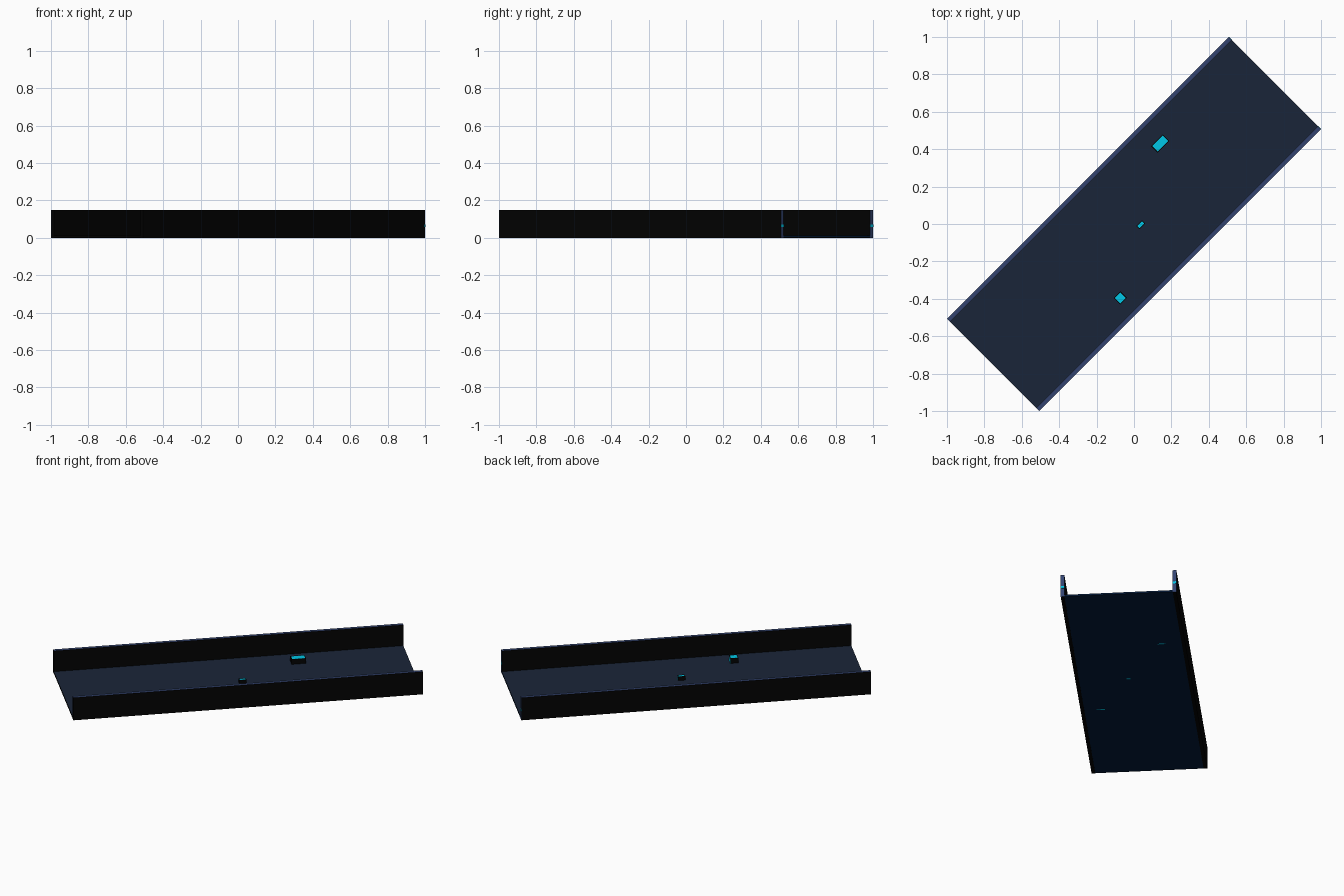
import bpy, bmesh, math
from mathutils import Matrix, Vector

if "Cube" in bpy.data.objects:
    bpy.data.objects.remove(bpy.data.objects["Cube"])

L, W, H = 2.131, 0.697, 0.15      # length, width, height of the channel
T, F = 0.022, 0.012               # wall and floor thickness
ROT = Matrix.Rotation(math.radians(45), 4, 'Z')


def material(name, hexcol):
    m = bpy.data.materials.new(name)
    rgb = [int(hexcol[i:i + 2], 16) / 255 for i in (0, 2, 4)]
    lin = [c / 12.92 if c <= 0.04045 else ((c + 0.055) / 1.055) ** 2.4 for c in rgb]
    m.diffuse_color = (*lin, 1)
    m.use_nodes = True
    m.node_tree.nodes["Principled BSDF"].inputs["Base Color"].default_value = m.diffuse_color
    return m


BLACK = material("black", "030303")
NAVY = material("dark navy", "031a3a")
SLATE = material("slate floor", "1a2538")
BLUE = material("slate blue edge", "334470")
CYAN = material("cyan", "00d2f4")


def box(name, centre, size, mats, rule=None, inset=0):
    """Box aligned with the channel; rule(normal) picks each face's material."""
    bm = bmesh.new()
    bmesh.ops.create_cube(bm, size=1)
    bmesh.ops.scale(bm, vec=size, verts=bm.verts)
    bmesh.ops.translate(bm, vec=centre, verts=bm.verts)
    bm.normal_update()
    if rule:
        for f in bm.faces:
            f.material_index = rule(f.normal)
    if inset:
        top = [f for f in bm.faces if f.normal.z > 0.9]
        bmesh.ops.inset_region(bm, faces=top, thickness=inset)
        top[0].material_index = 1
    bm.transform(ROT)
    me = bpy.data.meshes.new(name)
    bm.to_mesh(me)
    bm.free()
    for m in mats:
        me.materials.append(m)
    ob = bpy.data.objects.new(name, me)
    bpy.context.collection.objects.link(ob)
    return ob


# Floor slab: lighter top, dark underside and +x end, black elsewhere
def floor_rule(n):
    if n.z > 0.9:
        return 1
    return 2 if n.z < -0.9 or n.x > 0.9 else 0


box("floor", (0, 0, F / 2 + 0.001), (L, W - 2 * T, F - 0.001),
    [BLACK, SLATE, NAVY], floor_rule)

# Side walls with blue top and end, and a cyan light strip showing at the end
for side, label in ((1, "left"), (-1, "right")):
    y = side * (W - T) / 2
    box(label + "_wall", (0, y, H / 2), (L, T, H), [BLACK, BLUE],
        lambda n: 1 if n.z > 0.9 or n.x > 0.9 else 0)
    box(label + "_light_strip_end", (L / 2, y, 0.065), (0.004, T, 0.014), [CYAN])

# Obstacle blocks on the floor: x, y, length, width, height
blocks = [(0.14, 0.43, 0.088, 0.050, 0.033),
          (0.037, -0.004, 0.044, 0.025, 0.026),
          (-0.073, -0.395, 0.050, 0.050, 0.033)]
for i, (x, y, l, w, h) in enumerate(blocks):
    p = ROT.inverted() @ Vector((x, y, 0))
    # black sides, cyan top with a black rim, cyan +x end
    box(f"block_{i + 1}", (p.x, p.y, F + h / 2), (l, w, h), [BLACK, CYAN],
        lambda n: 1 if n.x > 0.9 else 0, inset=0.006)
    # thin cyan foot showing under the floor at the block's +x end
    box(f"block_foot_{i + 1}", (p.x + l / 2, p.y, 0.003), (0.006, w, 0.006), [CYAN])
